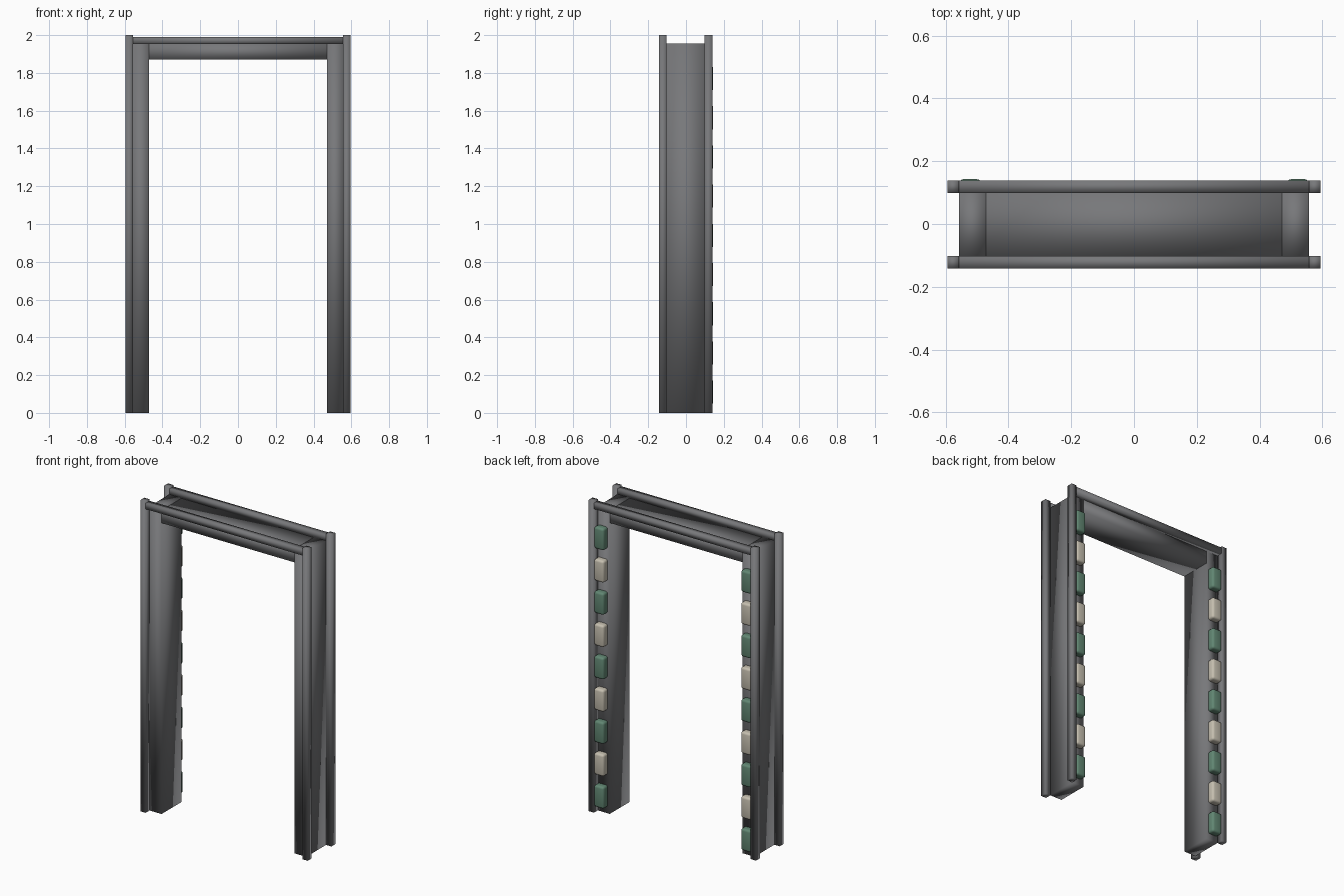
import bpy
import bmesh

cube = bpy.data.objects.get("Cube")
if cube:
    bpy.data.objects.remove(cube, do_unlink=True)


def material(name, rgb):
    m = bpy.data.materials.new(name)
    m.use_nodes = True
    m.diffuse_color = (*rgb, 1)
    bsdf = next(n for n in m.node_tree.nodes if n.type == 'BSDF_PRINCIPLED')
    bsdf.inputs["Base Color"].default_value = (*rgb, 1)
    return m


GREY = material("dark grey", (0.185, 0.187, 0.195))
GREEN = material("muted green", (0.12, 0.24, 0.17))
CREAM = material("cream", (0.56, 0.52, 0.43))


def box(name, mat, x, y, z, bevel=0):
    """Smooth-shaded box between the given (low, high) ranges."""
    bm = bmesh.new()
    bmesh.ops.create_cube(bm, size=1)
    for v in bm.verts:
        v.co = [(r[0] + r[1]) / 2 + c * (r[1] - r[0])
                for r, c in zip((x, y, z), v.co)]
    if bevel:
        bmesh.ops.bevel(bm, geom=bm.edges[:], offset=bevel, segments=3,
                        profile=0.5, affect='EDGES')
    for f in bm.faces:
        f.smooth = True
    mesh = bpy.data.meshes.new(name)
    bm.to_mesh(mesh)
    bm.free()
    mesh.materials.append(mat)
    ob = bpy.data.objects.new(name, mesh)
    bpy.context.scene.collection.objects.link(ob)
    return ob


def span(side, low, high):
    return tuple(sorted((side * low, side * high)))


INNER, OUTER, TOP = 0.472, 0.557, 1.955
DEPTH = (-0.102, 0.1)

# Lintel between the jambs
box("lintel", GREY, (-INNER, INNER), DEPTH, (1.87, TOP - 0.003))

# Front and back rails along the top
for label, y in (("front", (-0.142, -0.102)), ("back", (0.099, 0.139))):
    box(label + "_rail", GREY, (-OUTER, OUTER), y, (TOP - 0.003, 1.99))

for label, side in (("left", 1), ("right", -1)):
    # Jamb panel
    box(label + "_jamb", GREY, span(side, INNER, OUTER), DEPTH, (0, TOP))
    # Corner posts
    for end, y in (("front", (-0.142, -0.102)), ("back", (0.099, 0.139))):
        box(f"{label}_{end}_post", GREY, span(side, OUTER, 0.595), y, (0, 2))
    # Alternating padded lamps up the back of the jamb
    for i in range(9):
        z = 0.11 + i * 0.2075
        box(f"{label}_lamp_{i + 1}", CREAM if i % 2 else GREEN,
            span(side, 0.487, OUTER), (0.09, 0.143), (z - 0.07, z + 0.07),
            bevel=0.014)
